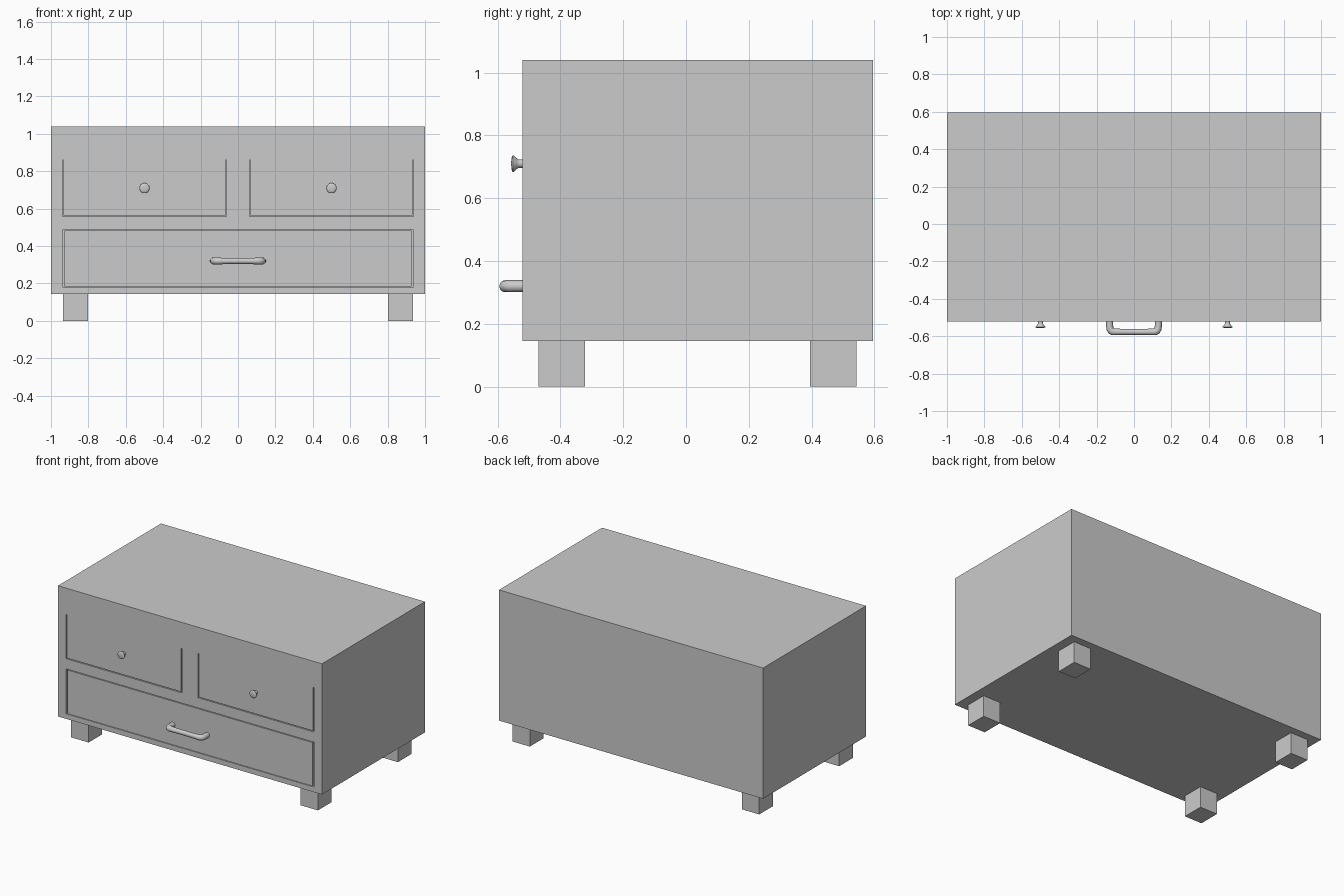
import bpy, bmesh, math
from mathutils import Matrix

if "Cube" in bpy.data.objects:
    bpy.data.objects.remove(bpy.data.objects["Cube"])

FRONT, BACK = -0.52, 0.595


def finish(name, bm):
    mesh = bpy.data.meshes.new(name)
    bm.to_mesh(mesh)
    bm.free()
    ob = bpy.data.objects.new(name, mesh)
    bpy.context.collection.objects.link(ob)
    return ob


def box(name, x, y, z):
    bm = bmesh.new()
    size = [b - a for a, b in (x, y, z)]
    mid = [(a + b) / 2 for a, b in (x, y, z)]
    bmesh.ops.create_cube(bm, size=1, matrix=Matrix.Translation(mid) @ Matrix.Diagonal((*size, 1)))
    return finish(name, bm)


def smooth(ob, angle):
    bpy.ops.object.select_all(action='DESELECT')
    ob.select_set(True)
    bpy.context.view_layer.objects.active = ob
    bpy.ops.object.shade_smooth_by_angle(angle=math.radians(angle))


def cut(ob, cutter):
    mod = ob.modifiers.new("drawer_opening", 'BOOLEAN')
    mod.object, mod.operation, mod.solver = cutter, 'DIFFERENCE', 'EXACT'
    bpy.context.view_layer.objects.active = ob
    bpy.ops.object.modifier_apply(modifier=mod.name)
    bpy.data.objects.remove(cutter)


# Cabinet body
body = box("cabinet_body", (-1, 1), (FRONT, BACK), (0.145, 1.04))

# Drawers: opening x range, z range, then side, bottom and top gaps
drawers = {
    "upper_left_drawer": ((-0.938, -0.062), (0.557, 0.86), 0.006, 0.006, 0.0),
    "upper_right_drawer": ((0.062, 0.938), (0.557, 0.86), 0.006, 0.006, 0.0),
    "lower_drawer": ((-0.938, 0.938), (0.18, 0.487), 0.01, 0.004, 0.005),
}
for name, (x, z, side, bottom, top) in drawers.items():
    cut(body, box("opening_cutter", x, (FRONT - 0.1, FRONT + 0.03), z))
    box(name, (x[0] + side, x[1] - side), (FRONT, FRONT + 0.03), (z[0] + bottom, z[1] - top))

# Square feet
for xname, x in (("left", (-0.935, -0.803)), ("right", (0.803, 0.935))):
    for yname, y in (("front", (-0.47, -0.322)), ("back", (0.395, 0.543))):
        box(f"{yname}_{xname}_foot", x, y, (0, 0.145))

# Turned knobs: (radius, distance out from the drawer)
profile = [(0.014, -0.005), (0.013, 0.008), (0.014, 0.014), (0.019, 0.021),
           (0.026, 0.028), (0.027, 0.031), (0.024, 0.034), (0.013, 0.036), (0, 0.037)]
for side, x in (("left", -0.5), ("right", 0.5)):
    bm = bmesh.new()
    verts = [bm.verts.new((x + r, FRONT - d, 0.71)) for r, d in profile]
    edges = [bm.edges.new(pair) for pair in zip(verts, verts[1:])]
    bmesh.ops.spin(bm, geom=verts + edges, cent=(x, 0, 0.71), axis=(0, 1, 0),
                   angle=math.tau, steps=24)
    bmesh.ops.remove_doubles(bm, verts=bm.verts, dist=0.0001)
    bmesh.ops.recalc_face_normals(bm, faces=bm.faces)
    smooth(finish(f"{side}_knob", bm), 50)

# Bar handle: right half of the path (x, y, radius), mirrored for the left
half = [(0.131, -0.515, 0.019), (0.130, -0.545, 0.019), (0.129, -0.56, 0.019),
        (0.124, -0.571, 0.019), (0.113, -0.576, 0.019), (0.09, -0.577, 0.0175),
        (0.05, -0.577, 0.016)]
path = half + [(-x, y, r) for x, y, r in reversed(half)]
curve = bpy.data.curves.new("lower_handle", 'CURVE')
curve.dimensions = '3D'
curve.bevel_depth = 1
curve.bevel_resolution = 4
curve.use_fill_caps = True
spline = curve.splines.new('POLY')
spline.points.add(len(path) - 1)
for point, (x, y, r) in zip(spline.points, path):
    point.co = (x, y, 0.32, 1)
    point.radius = r
handle = bpy.data.objects.new("lower_handle", curve)
bpy.context.collection.objects.link(handle)
bpy.ops.object.select_all(action='DESELECT')
handle.select_set(True)
bpy.context.view_layer.objects.active = handle
bpy.ops.object.convert(target='MESH')
smooth(bpy.context.view_layer.objects.active, 50)
